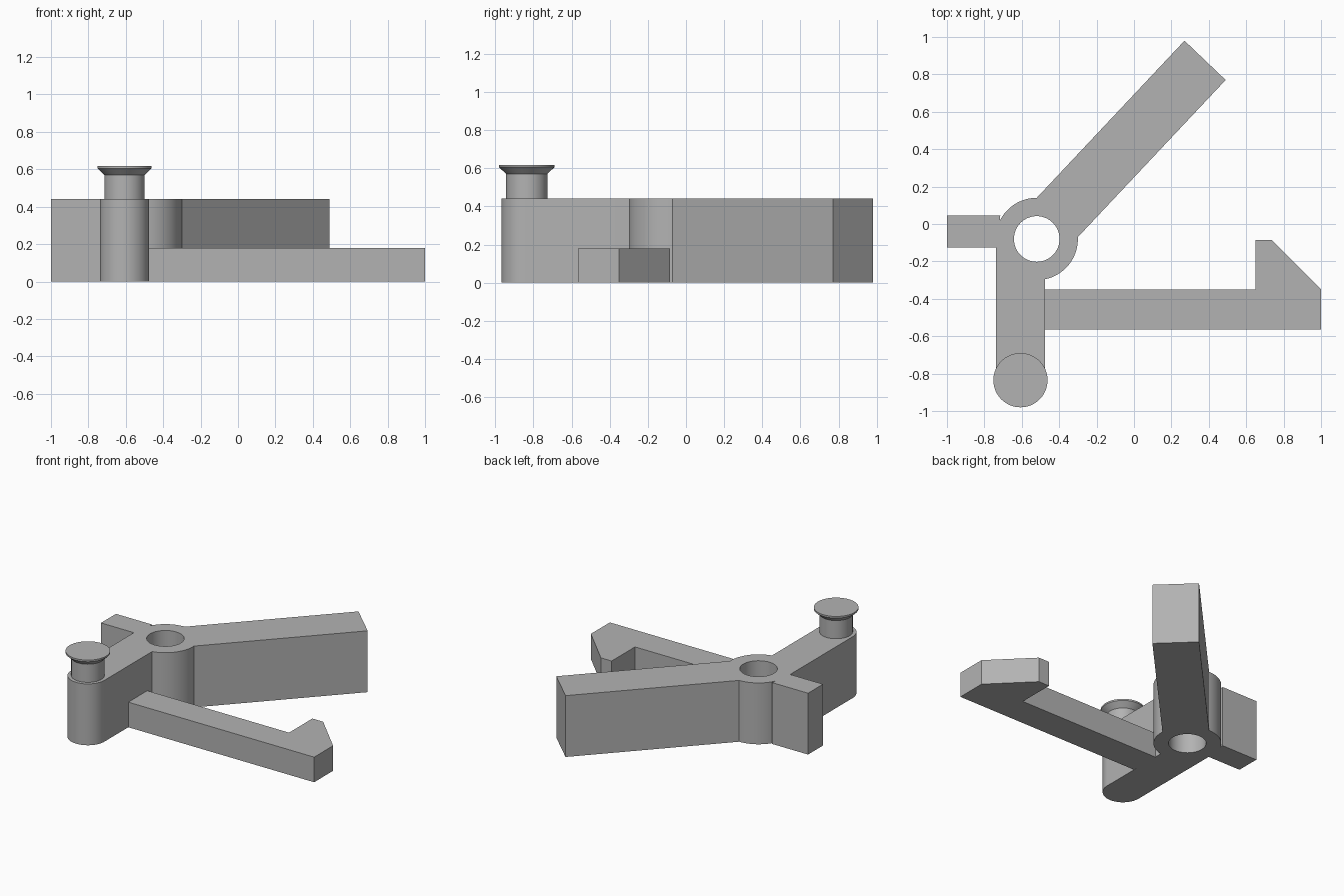
import bpy
import bmesh
from math import cos, sin, radians, pi

cube = bpy.data.objects.get("Cube")
if cube:
    bpy.data.objects.remove(cube, do_unlink=True)

GREY = (0.45, 0.45, 0.45, 1)
grey = bpy.data.materials.new("plain grey")
grey.use_nodes = True
grey.diffuse_color = GREY
grey.node_tree.nodes["Principled BSDF"].inputs["Base Color"].default_value = GREY

HUB, HUB_R, HOLE_R = (-0.52, -0.08), 0.22, 0.122
POST, POST_R = (-0.607, -0.835), 0.132
BODY_TOP, FINGER_TOP = 0.44, 0.18


def arc(centre, radius, start, end, steps):
    angles = [radians(start + (end - start) * i / steps) for i in range(steps + 1)]
    return [(centre[0] + radius * cos(a), centre[1] + radius * sin(a)) for a in angles]


def finish(name, bm):
    bmesh.ops.recalc_face_normals(bm, faces=bm.faces)
    mesh = bpy.data.meshes.new(name)
    bm.to_mesh(mesh)
    bm.free()
    mesh.materials.append(grey)
    obj = bpy.data.objects.new(name, mesh)
    bpy.context.collection.objects.link(obj)
    bpy.ops.object.select_all(action="DESELECT")
    obj.select_set(True)
    bpy.context.view_layer.objects.active = obj
    bpy.ops.object.shade_smooth_by_angle(angle=radians(25))
    return obj


def plate(name, loops, height):
    """Fill an outline, with optional holes, and extrude it upward."""
    bm = bmesh.new()
    edges = []
    for loop in loops:
        verts = [bm.verts.new((x, y, 0)) for x, y in loop]
        edges += [bm.edges.new((a, b)) for a, b in zip(verts, verts[1:] + verts[:1])]
    bmesh.ops.triangle_fill(bm, edges=edges, use_beauty=True, use_dissolve=False)
    top = bmesh.ops.extrude_face_region(bm, geom=bm.faces[:], use_keep_orig=True)
    moved = [v for v in top["geom"] if isinstance(v, bmesh.types.BMVert)]
    bmesh.ops.translate(bm, verts=moved, vec=(0, 0, height))
    return finish(name, bm)


def lathe(name, centre, profile, sides=64):
    """Spin a radius and height profile about a vertical axis."""
    bm = bmesh.new()
    verts = [bm.verts.new((centre[0] + r, centre[1], z)) for r, z in profile]
    edges = [bm.edges.new(pair) for pair in zip(verts, verts[1:])]
    bmesh.ops.spin(bm, geom=verts + edges, cent=(*centre, 0), axis=(0, 0, 1),
                   angle=2 * pi, steps=sides)
    bmesh.ops.remove_doubles(bm, verts=bm.verts, dist=0.0005)
    return finish(name, bm)


# Body: hub with long arm, side tab and post arm
outline = arc(HUB, HUB_R, -78.2, 2.6, 24)
outline += [(0.49, 0.77), (0.27, 0.98)]
outline += arc(HUB, HUB_R, 90, 154, 20)
outline += [(-0.715, 0.045), (-1, 0.045), (-1, -0.125), (POST[0] - POST_R, -0.125)]
outline += arc(POST, POST_R, 180, 360, 32)
bore = arc(HUB, HOLE_R, 0, 360, 64)[:-1]
plate("lever_body", [outline, bore], BODY_TOP)

# Thin finger with a hooked tip
finger = [(-0.475, -0.565), (1, -0.565), (1, -0.35), (0.735, -0.085),
          (0.65, -0.085), (0.65, -0.35), (-0.475, -0.35)]
plate("hooked_finger", [finger], FINGER_TOP)

# Pin with a flared cap
lathe("pin", POST, [(0, 0.43), (0.108, 0.43), (0.108, 0.57), (0.145, 0.605),
                    (0.145, 0.617), (0, 0.617)])
